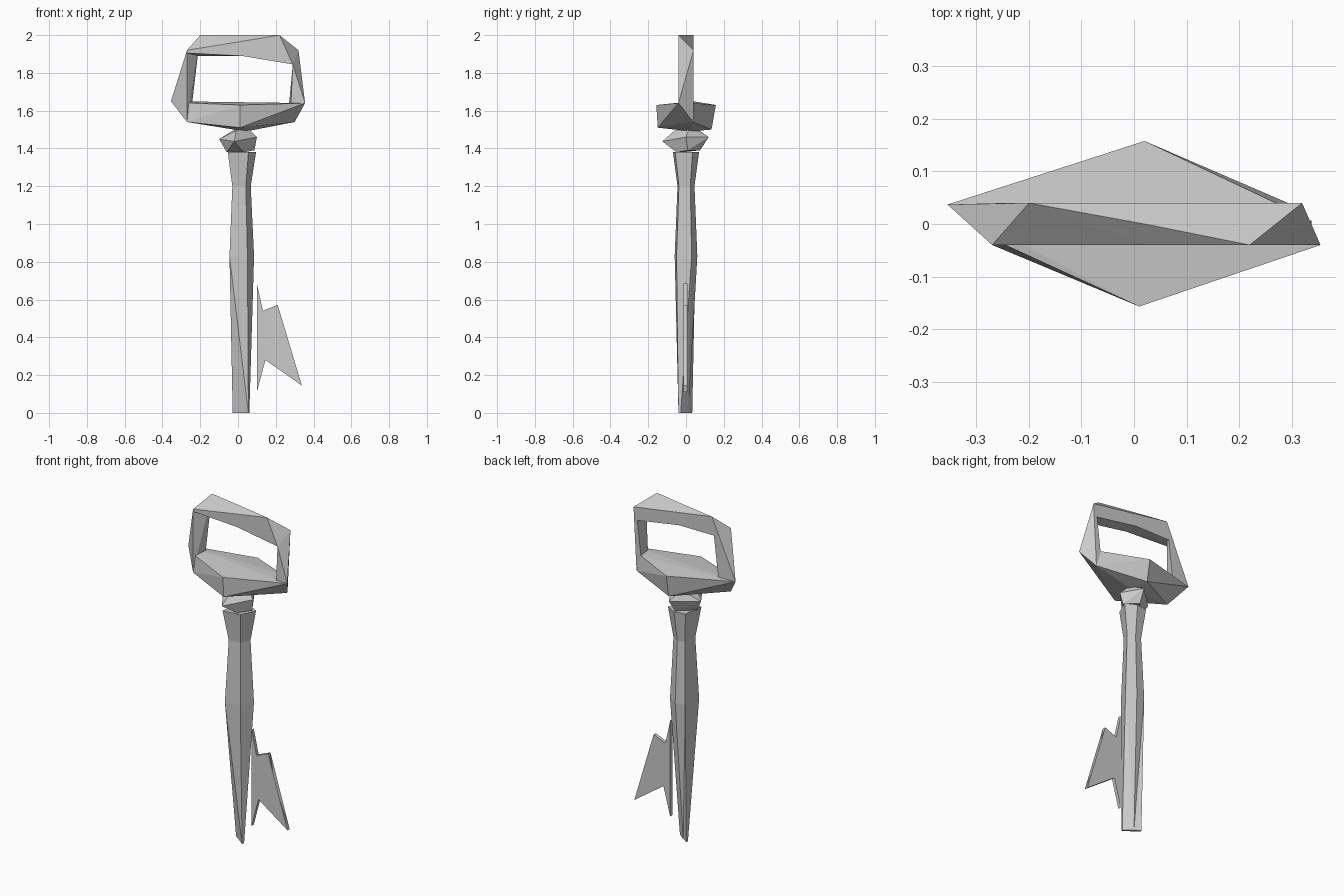
import bpy, bmesh

if "Cube" in bpy.data.objects:
    bpy.data.objects.remove(bpy.data.objects["Cube"])


def finish(name, bm):
    bmesh.ops.recalc_face_normals(bm, faces=bm.faces)
    mesh = bpy.data.meshes.new(name)
    bm.to_mesh(mesh)
    bm.free()
    obj = bpy.data.objects.new(name, mesh)
    bpy.context.collection.objects.link(obj)
    return obj


def hull(name, points):
    """Faceted solid wrapped around a few corner points."""
    bm = bmesh.new()
    for p in points:
        bm.verts.new(p)
    res = bmesh.ops.convex_hull(bm, input=bm.verts)
    junk = [g for g in res["geom_interior"] if isinstance(g, bmesh.types.BMVert)]
    bmesh.ops.delete(bm, geom=junk, context='VERTS')
    return finish(name, bm)


def loft(name, rings):
    """Skin a stack of cross-sections and cap the ends."""
    bm = bmesh.new()
    loops = [[bm.verts.new(p) for p in ring] for ring in rings]
    for a, b in zip(loops, loops[1:]):
        for i in range(len(a)):
            j = (i + 1) % len(a)
            bm.faces.new((a[i], a[j], b[j], b[i]))
    bm.faces.new(loops[0])
    bm.faces.new(loops[-1])
    bmesh.ops.triangulate(bm, faces=bm.faces)
    return finish(name, bm)


# Shaft: five-sided, chiselled to a thin diagonal edge at the foot
section = [(.05, -.05), (.085, .03), (.03, .06), (-.03, .05), (-.045, -.06)]
foot = [(.055, -.04), (.06, -.028), (.01, .012), (-.025, .033), (-.028, .022)]


def ring(scale, z):
    return [(.015 + (x - .015) * scale, y * scale, z) for x, y in section]


loft("shaft", [[(x, y, 0) for x, y in foot], ring(1, .83), ring(.75, 1.2), ring(1.15, 1.38)])

# Collar: flared ring between the shaft and the bow
hull("collar", [
    (-.06, -.02, 1.38), (.03, -.05, 1.38), (.087, .01, 1.39), (.02, .075, 1.39),
    (-.1, .0, 1.45), (-.02, -.125, 1.437), (.1, .0, 1.46), (.03, .12, 1.46),
    (-.01, -.06, 1.495), (.05, .02, 1.51), (.0, .05, 1.51)])

# Bow base: diamond-shaped crossbar with a flat top
L, R, D = -.245, .27, .04
hull("bow_base", [
    (L, D, 1.64), (L, -D, 1.64), (R, D, 1.64), (R, -D, 1.64),
    (.02, .158, 1.63), (.01, -.157, 1.63), (.02, .135, 1.5), (.01, -.15, 1.51),
    (-.27, -D, 1.54), (-.355, .037, 1.65), (.3, .037, 1.54), (.355, -D, 1.64),
    (.04, .03, 1.49)])

# Bow posts: wedge-shaped sides of the handle loop
hull("left_post", [
    (-.27, -D, 1.92), (-.27, -D, 1.54), (-.355, .037, 1.65),
    (-.2, D, 2.0), (L, D, 1.89), (L, D, 1.62)])
hull("right_post", [
    (.32, D, 1.92), (.355, -D, 1.64), (.3, D, 1.54), (.29, -D, 1.845),
    (R, D, 1.63), (R + .01, -D, 1.63), (.295, D, 1.845)])

# Bow top: two halves meeting at a shared middle section
middle = [(.02, -D, 1.967), (.02, 0, 2.0), (.02, D, 1.966), (.02, D, 1.89), (.02, -D, 1.89)]
hull("bow_top_left", middle + [(-.27, -D, 1.92), (-.2, D, 2.0), (L, D, 1.89), (-.27, -D, 1.905)])
hull("bow_top_right", middle + [
    (.22, -D, 2.0), (.32, D, 1.92), (.29, -D, 1.845), (.295, D, 1.845)])

# Bit: thin jagged plate beside the shaft
outline = [(.1, .685), (.1, .11), (.145, .28), (.338, .145), (.235, .39), (.21, .572), (.132, .54)]
loft("bit", [[(x, y, z) for x, z in outline] for y in (-.013, .007)])
